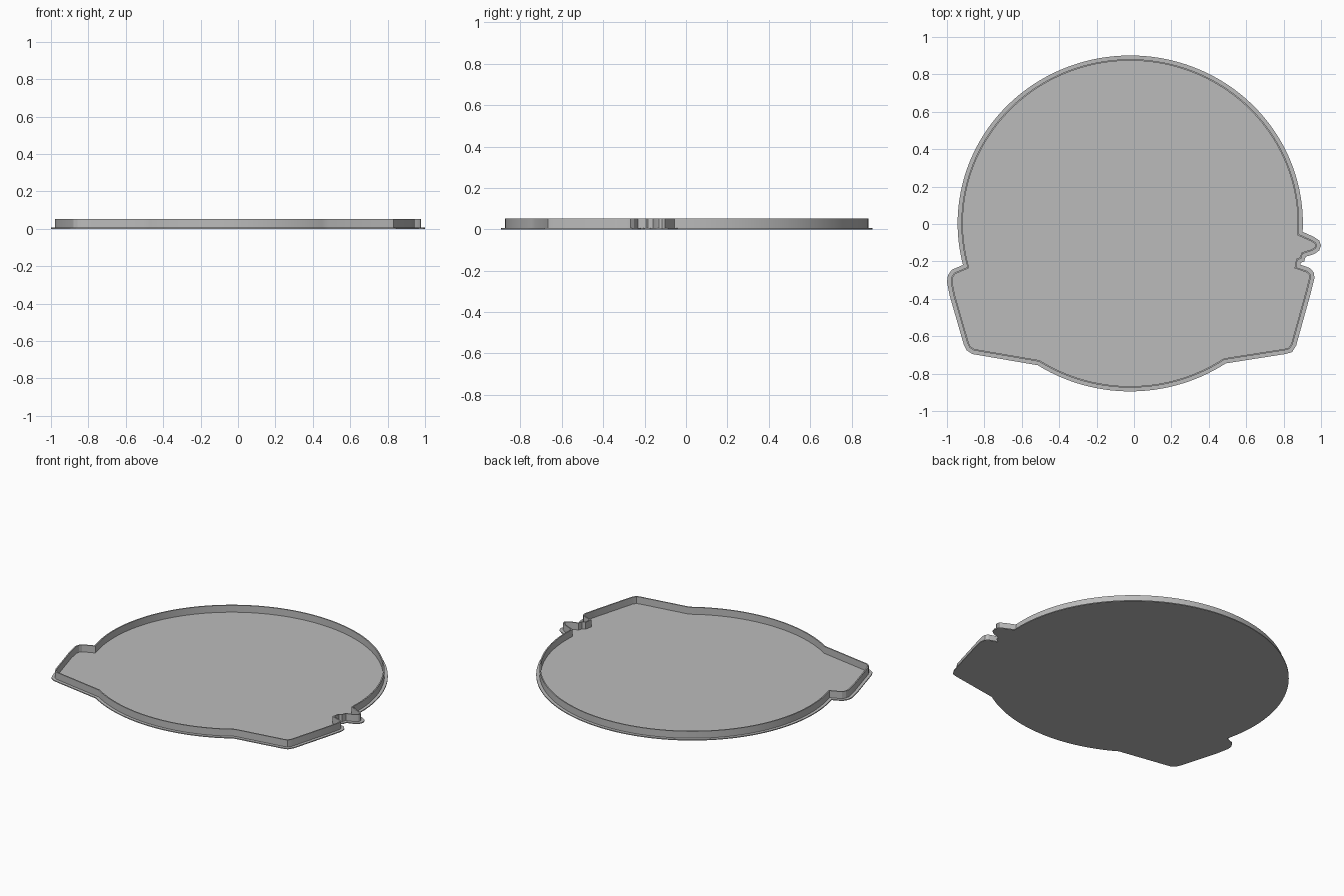
import bpy
import bmesh
from math import sin, cos, pi
from mathutils import Vector

cube = bpy.data.objects.get("Cube")
if cube:
    bpy.data.objects.remove(cube)

FLANGE = 0.02       # plate rim outside the wall
THICK = 0.008       # wall thickness
PLATE_TOP = 0.006
WALL_TOP = 0.052

grey = bpy.data.materials.new("plain grey")
grey.use_nodes = True
grey.diffuse_color = (0.5, 0.5, 0.5, 1)
grey.node_tree.nodes["Principled BSDF"].inputs["Base Color"].default_value = (0.5, 0.5, 0.5, 1)


def arc(start, end, count):
    """Points along the main oval."""
    angles = [start + (end - start) * i / count for i in range(count + 1)]
    return [(-0.02 + 0.923 * cos(a), 0.003 + 0.898 * sin(a)) for a in angles]


def inset(points, distance):
    """Mitred inward offset of a counter-clockwise outline."""
    result = []
    for i, p in enumerate(points):
        d1 = (p - points[i - 1]).normalized()
        d2 = (points[(i + 1) % len(points)] - p).normalized()
        n1, n2 = Vector((-d1.y, d1.x)), Vector((-d2.y, d2.x))
        result.append(p + (n1 + n2) * distance / max(1 + n1.dot(n2), 0.5))
    return result


def finish(bm, name):
    bmesh.ops.recalc_face_normals(bm, faces=bm.faces)
    mesh = bpy.data.meshes.new(name)
    bm.to_mesh(mesh)
    bm.free()
    mesh.materials.append(grey)
    obj = bpy.data.objects.new(name, mesh)
    bpy.context.collection.objects.link(obj)
    bpy.ops.object.select_all(action="DESELECT")
    obj.select_set(True)
    bpy.context.view_layer.objects.active = obj
    bpy.ops.object.shade_smooth_by_angle(angle=0.4)


def ring(bm, points, z):
    return [bm.verts.new((p.x, p.y, z)) for p in points]


def bridge(bm, a, b):
    for i in range(len(a)):
        j = (i + 1) % len(a)
        bm.faces.new((a[i], a[j], b[j], b[i]))


# Outline: big oval, left flap, lower oval, right flap, small side bump
left_flap = [(-0.94, -0.23), (-0.975, -0.245), (-0.995, -0.275), (-1.0, -0.31),
             (-0.985, -0.385), (-0.91, -0.645), (-0.895, -0.675), (-0.865, -0.695)]
right_flap = [(0.81, -0.695), (0.845, -0.685), (0.867, -0.65), (0.945, -0.37),
              (0.965, -0.29), (0.962, -0.26), (0.94, -0.235), (0.89, -0.218)]
bump = [(0.892, -0.207), (0.91, -0.2), (0.918, -0.175), (0.965, -0.16),
        (0.99, -0.142), (1.0, -0.115), (0.99, -0.088), (0.96, -0.068)]
outline = [Vector(p) for p in arc(-0.05, pi + 0.25, 96) + left_flap
           + arc(pi + 1.005, 2 * pi - 0.985, 28) + right_flap + bump]

# Thin base plate
bm = bmesh.new()
low, high = ring(bm, outline, 0), ring(bm, outline, PLATE_TOP)
bridge(bm, low, high)
bm.faces.new(low)
bm.faces.new(high)
finish(bm, "base_plate")

# Raised wall following the outline
outer, inner = inset(outline, FLANGE), inset(outline, FLANGE + THICK)
bm = bmesh.new()
rings = [ring(bm, outer, PLATE_TOP / 2), ring(bm, outer, WALL_TOP),
         ring(bm, inner, WALL_TOP), ring(bm, inner, PLATE_TOP / 2)]
for i in range(4):
    bridge(bm, rings[i - 1], rings[i])
finish(bm, "rim_wall")
